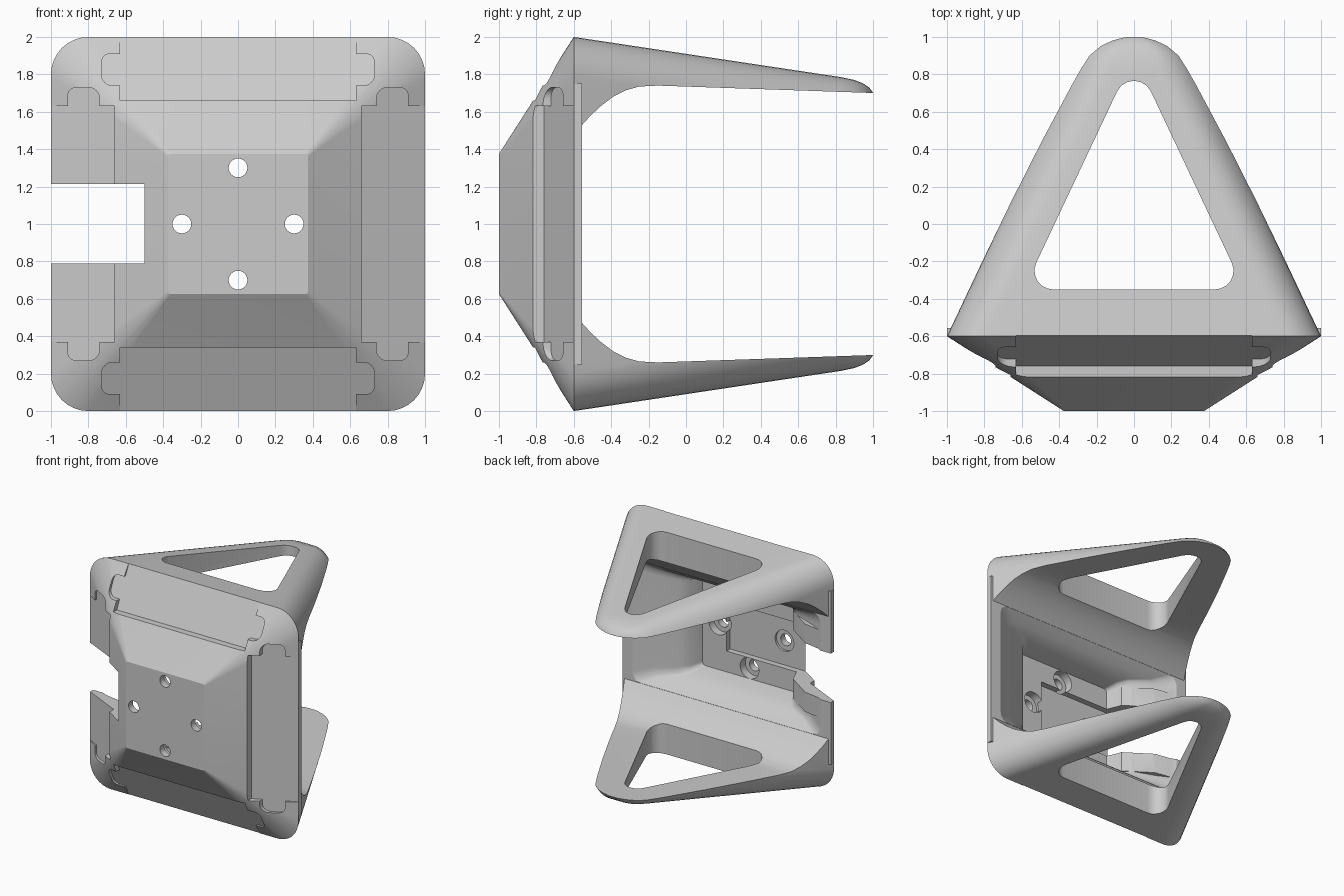
import bpy, bmesh, math
from mathutils import Vector, Matrix

old = bpy.data.objects.get("Cube")
if old:
    bpy.data.objects.remove(old, do_unlink=True)

grey = bpy.data.materials.new("plain grey")
grey.use_nodes = True
colour = (0.6, 0.6, 0.6, 1)
grey.diffuse_color = colour
grey.node_tree.nodes["Principled BSDF"].inputs["Base Color"].default_value = colour


def make(name, bm):
    bmesh.ops.recalc_face_normals(bm, faces=bm.faces)
    mesh = bpy.data.meshes.new(name)
    bm.to_mesh(mesh)
    bm.free()
    mesh.materials.append(grey)
    obj = bpy.data.objects.new(name, mesh)
    bpy.context.collection.objects.link(obj)
    return obj


def rounded(points, radii, steps=6):
    """Polygon with each corner replaced by an arc of the given radius."""
    out = []
    for i, p in enumerate(points):
        p, a, b = Vector(p), Vector(points[i - 1]), Vector(points[(i + 1) % len(points)])
        r = radii[i]
        if r == 0:
            out.append(p)
            continue
        u, v = (a - p).normalized(), (b - p).normalized()
        half = u.angle(v) / 2
        centre = p + (u + v).normalized() * r / math.sin(half)
        start = p + u * r / math.tan(half) - centre
        end = p + v * r / math.tan(half) - centre
        sweep = start.angle_signed(end)
        for k in range(steps + 1):
            out.append(centre + Matrix.Rotation(-sweep * k / steps, 2) @ start)
    return out


def loft(name, sections, steps=8):
    """Rounded rectangles (y, half x, half z, radius) joined front to back."""
    bm = bmesh.new()
    rings = []
    for y, hx, hz, r in sections:
        pts = rounded([(-hx, -hz), (hx, -hz), (hx, hz), (-hx, hz)], [r] * 4, steps)
        rings.append([bm.verts.new((p.x, y, p.y + 1)) for p in pts])
    for a, b in zip(rings, rings[1:]):
        for i in range(len(a)):
            bm.faces.new((a[i - 1], a[i], b[i], b[i - 1]))
    bm.faces.new(rings[0])
    bm.faces.new(rings[-1])
    return make(name, bm)


def prism(name, pts, place, lo, hi):
    """Extrude a 2D outline; place maps (u, v, w) to a 3D point."""
    bm = bmesh.new()
    low = [bm.verts.new(place(p[0], p[1], lo)) for p in pts]
    high = [bm.verts.new(place(p[0], p[1], hi)) for p in pts]
    for i in range(len(pts)):
        bm.faces.new((low[i - 1], low[i], high[i], high[i - 1]))
    bm.faces.new(low)
    bm.faces.new(high)
    return make(name, bm)


def box(name, x, y, z):
    return prism(name, [(x[0], y[0]), (x[1], y[0]), (x[1], y[1]), (x[0], y[1])],
                 lambda u, v, w: (u, v, w), *z)


def along_y(u, v, w):
    return (u, w, v)


def disc(name, x, z, r, y):
    pts = [(x + r * math.cos(k * math.tau / 32), z + r * math.sin(k * math.tau / 32))
           for k in range(32)]
    return prism(name, pts, along_y, *y)


def combine(tool, operation="DIFFERENCE"):
    mod = body.modifiers.new("cut", "BOOLEAN")
    mod.operation = operation
    mod.solver = "EXACT"
    mod.object = tool
    bpy.context.view_layer.objects.active = body
    bpy.ops.object.modifier_apply(modifier=mod.name)
    bpy.data.objects.remove(tool, do_unlink=True)


# Outer shell: front pyramid, then both wings tapering to the back
body = loft("bracket_body", [
    (-1, 0.375, 0.375, 0.015), (-0.6, 1, 1, 0.2), (0.83, 0.325, 0.785, 0.2),
    (0.9, 0.28, 0.77, 0.18), (0.95, 0.22, 0.75, 0.15), (0.98, 0.16, 0.73, 0.12),
    (1, 0.1, 0.702, 0.08)])

# Open space between the wings
upper = [(1.1, 0.697), (-0.15, 0.74), (-0.25, 0.735), (-0.32, 0.715), (-0.39, 0.68),
         (-0.45, 0.635), (-0.51, 0.58), (-0.555, 0.53)]
gap = upper + [(y, -z) for y, z in reversed(upper)]
combine(prism("wing_gap", gap, lambda u, v, w: (w, u, v + 1), -1.2, 1.2))

# Hollow behind the front plate
combine(loft("hollow", [
    (-0.87, 0.45, 0.39, 0.03), (-0.76, 0.5, 0.415, 0.05), (-0.7, 0.57, 0.435, 0.06),
    (-0.63, 0.76, 0.47, 0.07), (-0.54, 0.93, 0.54, 0.08)]))

# Triangular window through both wings
triangle = rounded([(-0.59, -0.35), (0.59, -0.35), (0, 0.9)], [0.1] * 3)
combine(prism("wing_window", triangle, lambda u, v, w: (u, v, w), -0.2, 2.2))

# Recessed panel with two rounded tabs on each sloping face
right = [(0.63, 0.66), (0.63, 0.74), (0.73, 0.74), (0.73, 0.91), (0.63, 0.91), (0.63, 1.1)]
panel = right + [(-x, z) for x, z in reversed(right)]
radii = [0, 0, 0.06, 0.045, 0, 0]
panel = rounded(panel, radii + radii[::-1])
for turn in range(4):
    spin = Matrix.Rotation(turn * math.pi / 2, 3, "Y")

    def sloped(u, v, w):
        y = -1.1 if w == 0 else -0.76 + (v - 0.66) * 0.48
        return spin @ Vector((u, y, v)) + Vector((0, 0, 1))
    combine(prism("panel_recess", panel, sloped, 0, 1))

# Lips on the side walls
for side in (-1, 1):
    combine(box("side_lip", sorted((side * 0.93, side)), (-0.6, -0.555), (0.25, 1.75)), "UNION")

# Thick posts beside the side notch
post = [(-0.45, -0.9), (-0.62, -0.75), (-0.95, -0.6), (-0.95, -0.56), (-0.72, -0.6), (-0.5, -0.75)]
for z in ((0.62, 0.85), (1.15, 1.38)):
    combine(prism("notch_post", post, lambda u, v, w: (u, v, w), *z), "UNION")

# Side notch and the shallow channel leading to it
combine(box("side_notch", (-1.2, -0.59), (-1.2, -0.4), (0.79, 1.215)))
combine(box("channel", (-0.7, 0.22), (-0.92, -0.4), (0.79, 1.215)))

# Four screw holes, counterbored from behind
for x, z in ((0.3, 1), (-0.3, 1), (0, 1.3), (0, 0.7)):
    combine(disc("screw_hole", x, z, 0.05, (-1.2, -0.5)))
    combine(disc("counterbore", x, z, 0.09, (-0.94, -0.7)))

bpy.ops.object.select_all(action="DESELECT")
body.select_set(True)
bpy.context.view_layer.objects.active = body
bpy.ops.object.shade_smooth_by_angle(angle=math.radians(25))
